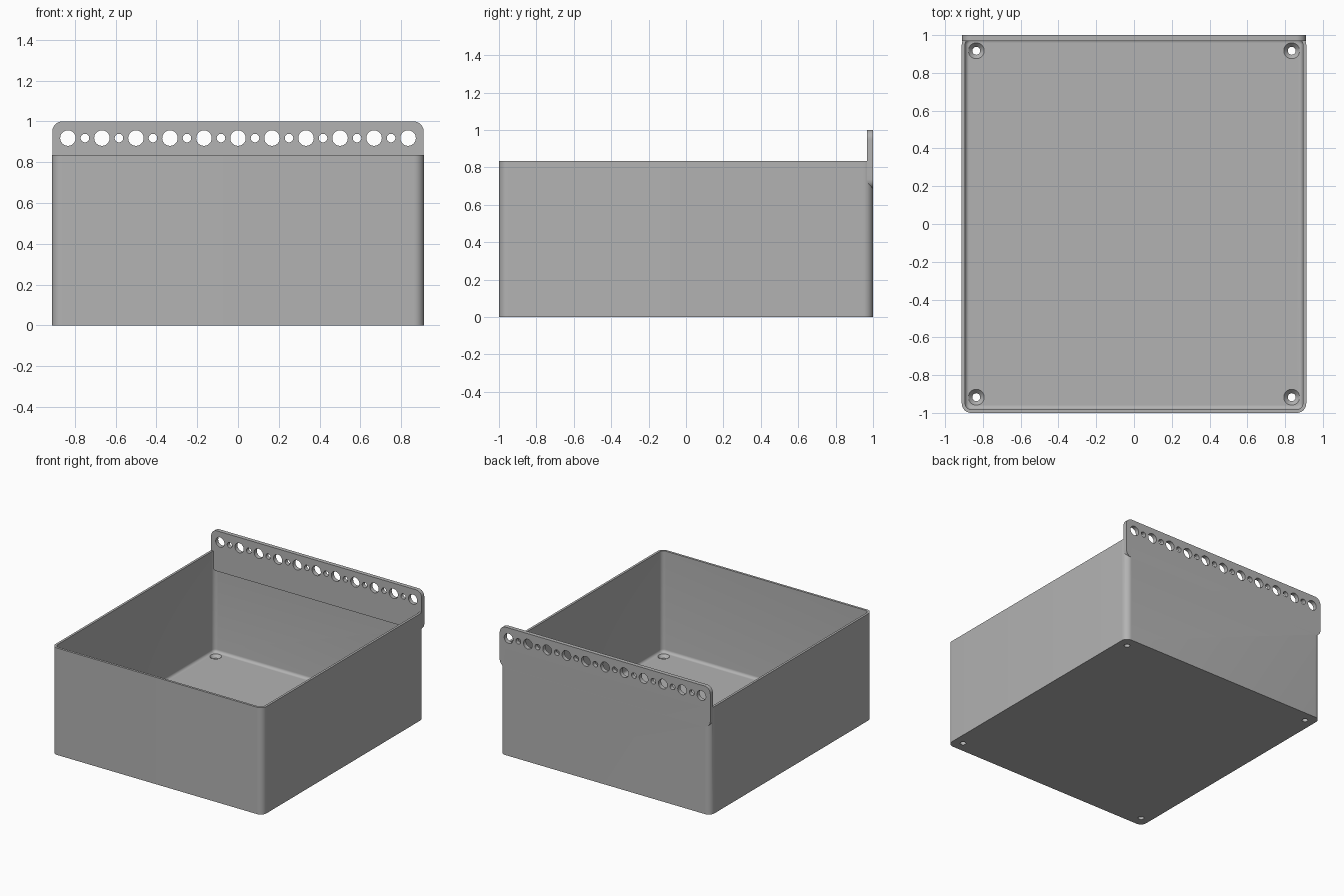
import bpy
import bmesh
from math import cos, sin, pi, radians

old = bpy.data.objects.get("Cube")
if old:
    bpy.data.objects.remove(old, do_unlink=True)

# One plain grey plastic
grey = bpy.data.materials.new("grey plastic")
grey.use_nodes = True
colour = (0.45, 0.45, 0.45, 1)
grey.diffuse_color = colour
grey.node_tree.nodes["Principled BSDF"].inputs["Base Color"].default_value = colour

WIDTH, DEPTH = 0.912, 1.0    # half sizes of the tray
RIM, FLOOR = 0.835, 0.045
WALL, FILLET, CORNER = 0.018, 0.022, 0.05


def rounded(hw, hh, r, steps=10):
    """Counter-clockwise rounded rectangle outline."""
    pts = []
    for q, (sx, sy) in enumerate([(1, 1), (-1, 1), (-1, -1), (1, -1)]):
        for i in range(steps + 1):
            a = (q + i / steps) * pi / 2
            pts.append((sx * (hw - r) + r * cos(a), sy * (hh - r) + r * sin(a)))
    return pts


def circle(x, y, r, n=32):
    return [(x + r * cos(2 * pi * i / n), y + r * sin(2 * pi * i / n)) for i in range(n)]


def loft(bm, rings):
    """Bridge successive (outline, z) rings and cap both ends."""
    loops = [[bm.verts.new((x, y, z)) for x, y in pts] for pts, z in rings]
    n = len(loops[0])
    for a, b in zip(loops, loops[1:]):
        for i in range(n):
            j = (i + 1) % n
            bm.faces.new((a[i], a[j], b[j], b[i]))
    bm.faces.new(loops[0][::-1])
    bm.faces.new(loops[-1])


def make(name, bm):
    bmesh.ops.recalc_face_normals(bm, faces=bm.faces)
    mesh = bpy.data.meshes.new(name)
    bm.to_mesh(mesh)
    bm.free()
    mesh.materials.append(grey)
    obj = bpy.data.objects.new(name, mesh)
    bpy.context.collection.objects.link(obj)
    return obj


# Open tray: outer wall up, over the rim, down inside and round the floor fillet
def inset(d, r):
    return rounded(WIDTH - d, DEPTH - d, r)


rings = [(inset(0, CORNER), 0), (inset(0, CORNER), RIM), (inset(WALL, CORNER - WALL), RIM)]
for i in range(7):
    a = i / 6 * pi / 2
    d = FILLET * (1 - cos(a))
    rings.append((inset(WALL + d, CORNER - WALL - d), FLOOR + FILLET * (1 - sin(a))))
bm = bmesh.new()
loft(bm, rings)
tray = make("tray", bm)

# Hanging strip standing along the back wall (outline drawn in x and z)
LOW, HIGH, FRONT = 0.685, 1.0, 0.968
half = (HIGH - LOW) / 2
outline = [(x, z + LOW + half) for x, z in rounded(0.91, half, 0.05)]
bm = bmesh.new()
loft(bm, [(outline, FRONT), (outline, DEPTH)])
for v in bm.verts:
    v.co.yz = v.co.z, v.co.y
strip = make("hanging_strip", bm)

# Cutter for the row of alternating large and small strip holes
bm = bmesh.new()
for k in range(-10, 11):
    ring = circle(k / 12, 0.918, 0.038 if k % 2 == 0 else 0.021)
    loft(bm, [(ring, 0.9), (ring, 1.1)])
for v in bm.verts:
    v.co.yz = v.co.z, v.co.y
strip_cutter = make("strip_hole_cutter", bm)

# Cutter for the countersunk screw holes in the floor corners
bm = bmesh.new()
for x in (-0.835, 0.835):
    for y in (-0.917, 0.917):
        loft(bm, [(circle(x, y, r), z) for r, z in
                  [(0.021, -0.1), (0.021, 0.022), (0.042, FLOOR), (0.042, FLOOR + 0.03)]])
floor_cutter = make("screw_hole_cutter", bm)

# Join the strip, then cut every hole
for helper, op in [(strip, "UNION"), (strip_cutter, "DIFFERENCE"), (floor_cutter, "DIFFERENCE")]:
    mod = tray.modifiers.new(helper.name, "BOOLEAN")
    mod.object, mod.operation, mod.solver = helper, op, "EXACT"
bpy.ops.object.select_all(action="DESELECT")
tray.select_set(True)
bpy.context.view_layer.objects.active = tray
for mod in list(tray.modifiers):
    bpy.ops.object.modifier_apply(modifier=mod.name)
for helper in (strip, strip_cutter, floor_cutter):
    bpy.data.objects.remove(helper, do_unlink=True)
tray.name = "hanging_tray"
bpy.ops.object.shade_smooth_by_angle(angle=radians(30))
